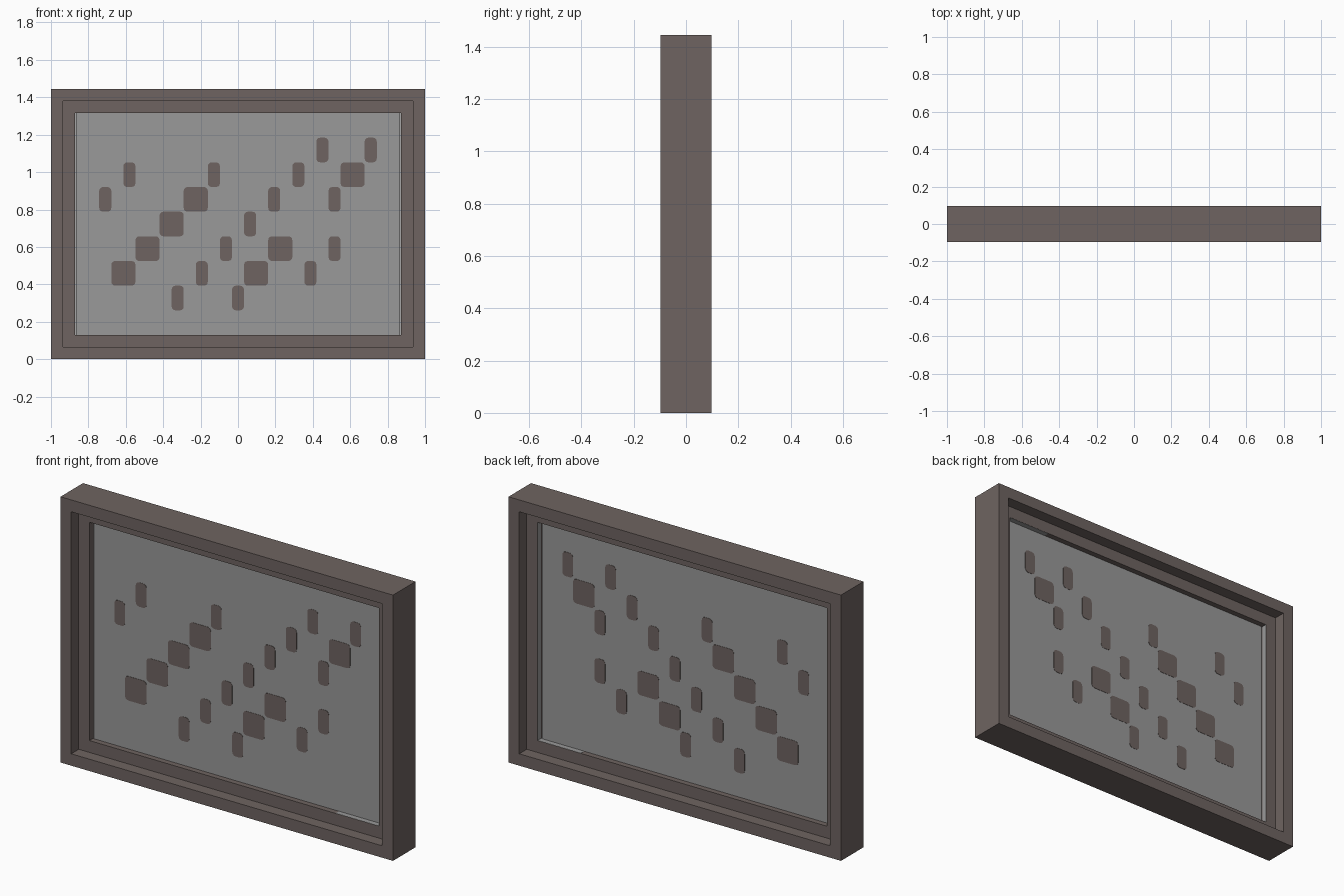
import bpy, bmesh, math

if "Cube" in bpy.data.objects:
    bpy.data.objects.remove(bpy.data.objects["Cube"])

U = 2 / 31            # module: one frame step
H = 1.445             # overall height
D = 1.5 * U           # half depth


def material(name, rgb):
    m = bpy.data.materials.new(name)
    m.diffuse_color = (*rgb, 1)
    m.use_nodes = True
    m.node_tree.nodes["Principled BSDF"].inputs["Base Color"].default_value = m.diffuse_color
    return m


BROWN = material("dark brown wood", (0.158, 0.127, 0.119))
GREY = material("grey glass", (0.320, 0.320, 0.320))


def finish(name, bm, mat):
    bmesh.ops.recalc_face_normals(bm, faces=bm.faces)
    mesh = bpy.data.meshes.new(name)
    bm.to_mesh(mesh)
    bm.free()
    mesh.materials.append(mat)
    ob = bpy.data.objects.new(name, mesh)
    bpy.context.collection.objects.link(ob)
    return ob


def add_box(bm, x0, x1, y0, y1, z0, z1):
    r = bmesh.ops.create_cube(bm, size=1)
    for v in r["verts"]:
        v.co = ((x0 + x1) / 2 + v.co.x * (x1 - x0),
                (y0 + y1) / 2 + v.co.y * (y1 - y0),
                (z0 + z1) / 2 + v.co.z * (z1 - z0))


# Frame: stepped cross-section (inset, y) carried round the rectangle
profile = [(0, -D), (U, -D), (U, -U / 2), (2 * U, -U / 2),
           (2 * U, U / 2), (U, U / 2), (U, D), (0, D)]
bm = bmesh.new()
rings = []
for i, y in profile:
    corners = [(-1 + i, i), (1 - i, i), (1 - i, H - i), (-1 + i, H - i)]
    rings.append([bm.verts.new((x, y, z)) for x, z in corners])
for a, b in zip(rings, rings[1:] + rings[:1]):
    for k in range(4):
        n = (k + 1) % 4
        bm.faces.new((a[k], a[n], b[n], b[k]))
finish("window_frame", bm, BROWN)

# Glass pane, with a hairline gap at either side
X, Z0, Z1 = 1 - 2 * U, 2 * U, H - 2 * U
bm = bmesh.new()
add_box(bm, -X + 0.006, X - 0.006, -0.002, 0.002, Z0, Z1)
finish("glass_pane", bm, GREY)

# Thin grey strips on the inner edges of the opening
bm = bmesh.new()
T = 0.001
for s in (-1, 1):
    xs = sorted((s * X, s * (X - T)))
    add_box(bm, xs[0], xs[1], 0.003, U / 2 - T, Z0, Z1)
for z in (Z0, Z1 - T):
    for y in (-U / 2 + T, 0.003):
        add_box(bm, 0.61, X - T, y, y + U / 2 - 0.004, z, z + T)
finish("glass_edge_strips", bm, GREY)

# Streaks: for each row (bottom up), (centre column, width in columns)
rows = {
    1: [(-5, 1), (0, 1)],
    2: [(-9.5, 2), (-3, 1), (1.5, 2), (6, 1)],
    3: [(-7.5, 2), (-1, 1), (3.5, 2), (8, 1)],
    4: [(-5.5, 2), (1, 1)],
    5: [(-11, 1), (-3.5, 2), (3, 1), (8, 1)],
    6: [(-9, 1), (-2, 1), (5, 1), (9.5, 2)],
    7: [(7, 1), (11, 1)],
}
row_h = (Z1 - Z0) / 9
R = 0.02
bm = bmesh.new()
for row, cells in rows.items():
    zc = Z0 + (row + 0.5) * row_h
    for col, w in cells:
        hx, hz = w * U / 2 - R, row_h / 2 - R
        outline = []
        for q, (sx, sz) in enumerate([(1, 1), (-1, 1), (-1, -1), (1, -1)]):
            for k in range(4):
                t = math.pi / 2 * (q + k / 3)
                outline.append((col * U + sx * hx + R * math.cos(t),
                                zc + sz * hz + R * math.sin(t)))
        front = [bm.verts.new((x, -0.0035, z)) for x, z in outline]
        back = [bm.verts.new((x, 0.0035, z)) for x, z in outline]
        bm.faces.new(front)
        bm.faces.new(back[::-1])
        for k in range(len(front)):
            n = (k + 1) % len(front)
            bm.faces.new((front[k], front[n], back[n], back[k]))
finish("glass_streaks", bm, BROWN)
